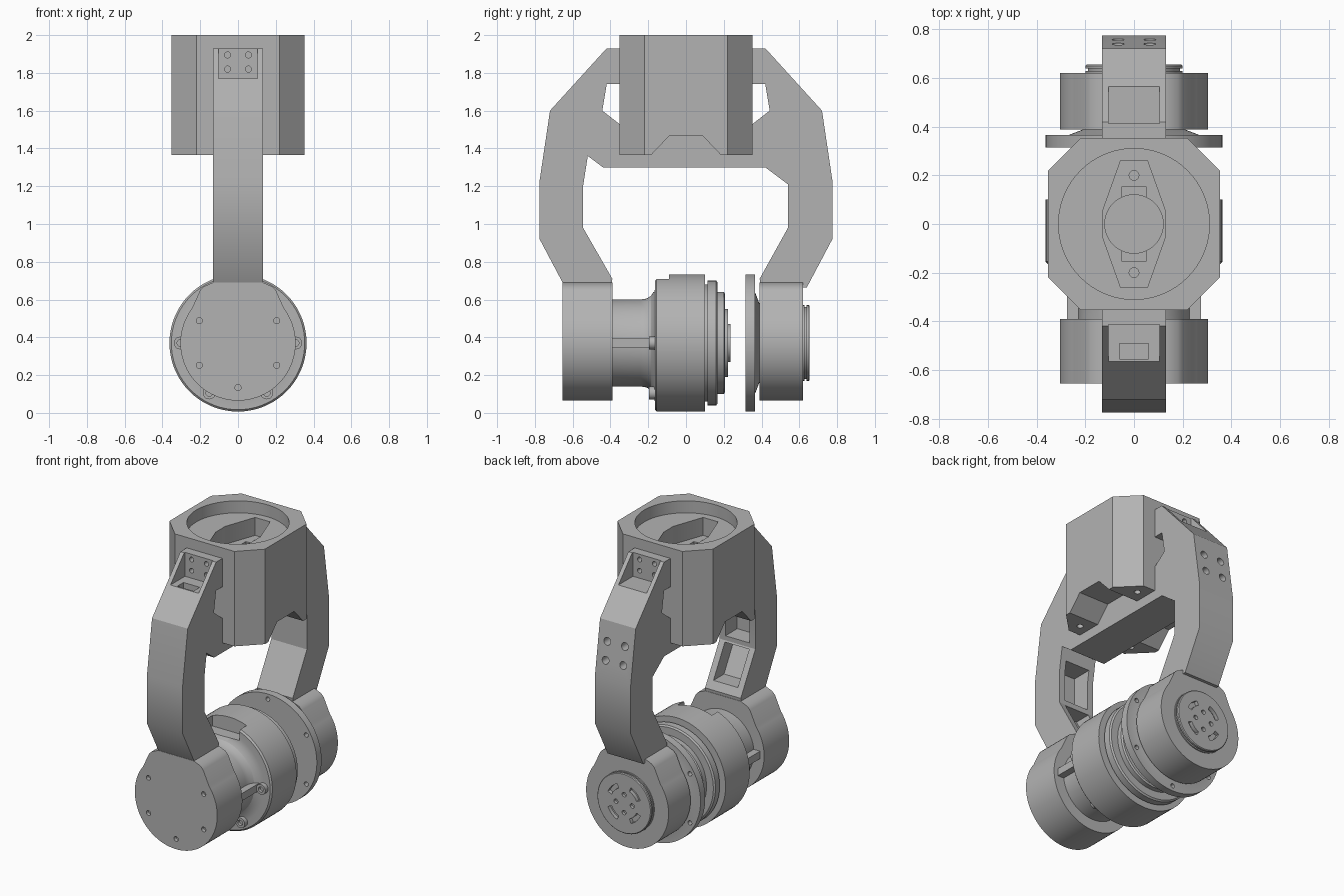
import bpy, bmesh, math
from math import sin, cos, pi, radians

if bpy.data.objects.get("Cube"):
    bpy.data.objects.remove(bpy.data.objects["Cube"])

grey = bpy.data.materials.new("mid grey")
grey.use_nodes = True
grey.diffuse_color = (0.45, 0.45, 0.45, 1)
grey.node_tree.nodes["Principled BSDF"].inputs["Base Color"].default_value = (0.45, 0.45, 0.45, 1)

AXLE = 0.37  # height of the tilt axis


def finish(name, bm):
    bmesh.ops.recalc_face_normals(bm, faces=bm.faces[:])
    mesh = bpy.data.meshes.new(name)
    bm.to_mesh(mesh)
    bm.free()
    mesh.materials.append(grey)
    ob = bpy.data.objects.new(name, mesh)
    bpy.context.collection.objects.link(ob)
    return ob


def prism(name, pts, axis, a, b):
    """Extrude a 2D outline along an axis from a to b."""
    place = {"x": lambda u, v, w: (w, u, v),
             "y": lambda u, v, w: (u, w, v),
             "z": lambda u, v, w: (u, v, w)}[axis]
    bm = bmesh.new()
    lo, hi = [[bm.verts.new(place(u, v, w)) for u, v in pts] for w in (a, b)]
    bm.faces.new(lo)
    bm.faces.new(hi)
    for i in range(len(pts)):
        j = (i + 1) % len(pts)
        bm.faces.new((lo[i], lo[j], hi[j], hi[i]))
    return finish(name, bm)


def circle(r, u=0, v=0, n=20, start=0, end=360):
    full = end - start == 360
    steps = n if full else n - 1
    angles = [radians(start + (end - start) * i / steps) for i in range(n)]
    return [(u + r * cos(t), v + r * sin(t)) for t in angles]


def rect(u0, u1, v0, v1):
    return [(u0, v0), (u1, v0), (u1, v1), (u0, v1)]


def lathe(name, profile, n=72):
    """Turn a (y, radius) profile around the tilt axis."""
    bm = bmesh.new()
    rings = [[bm.verts.new((x, y, z)) for x, z in circle(r, 0, AXLE, n)] for y, r in profile]
    for p, q in zip(rings, rings[1:]):
        for i in range(n):
            j = (i + 1) % n
            bm.faces.new((p[i], p[j], q[j], q[i]))
    bm.faces.new(rings[0])
    bm.faces.new(rings[-1])
    return finish(name, bm)


def activate(ob):
    bpy.ops.object.select_all(action="DESELECT")
    ob.select_set(True)
    bpy.context.view_layer.objects.active = ob


def cut(ob, pts, axis, a, b):
    cutter = prism("cutter", pts, axis, a, b)
    cutter.hide_render = True
    activate(ob)
    mod = ob.modifiers.new("cut", "BOOLEAN")
    mod.operation, mod.solver, mod.object = "DIFFERENCE", "EXACT", cutter
    bpy.ops.object.modifier_apply(modifier=mod.name)
    bpy.data.objects.remove(cutter)


def polar(r, deg):
    return r * cos(radians(deg)), AXLE + r * sin(radians(deg))


# Octagonal housing with round recess and diamond pocket
e, c = 0.353, 0.22
housing = prism("housing", [(c, -e), (e, -c), (e, c), (c, e), (-c, e), (-e, c), (-e, -c), (-c, -e)],
                "z", 1.365, 2.0)
cut(housing, circle(0.31, n=72), "z", 1.92, 2.1)
diamond = [(0.055, 0.26), (0.13, 0.05), (0.13, -0.05), (0.055, -0.26)]
cut(housing, diamond + [(-x, y) for x, y in reversed(diamond)], "z", 1.8, 2.1)
cut(housing, circle(0.12, n=48), "z", 1.62, 2.1)
for s in (-1, 1):
    cut(housing, rect(-0.05, 0.05, s * 0.13 - 0.025, s * 0.13 + 0.025), "z", 1.72, 2.1)
    cut(housing, circle(0.02, 0, s * 0.2), "z", 1.7, 2.1)
    for x in (-0.2, 0.2):
        cut(housing, circle(0.02, x, s * 0.27), "z", 1.2, 1.42)
# Trapezoid notch across the underside
cut(housing, [(-0.19, 1.36), (-0.09, 1.465), (0.09, 1.465), (0.19, 1.36)], "x", -0.5, 0.5)

# Fork: two bent arms joined by a bridge
upper = [(0.64, 0.665), (0.775, 0.92), (0.775, 1.23), (0.72, 1.6), (0.42, 1.93), (0.34, 1.93),
         (0.34, 1.74), (0.42, 1.74), (0.443, 1.6), (0.34, 1.52), (0.3, 1.465)]
rear_inner = [(0.42, 1.3), (0.54, 1.21), (0.54, 0.98), (0.39, 0.71), (0.395, 0.665)]
front_inner = [(-0.395, 0.665), (-0.39, 0.71), (-0.545, 0.98), (-0.545, 1.2), (-0.52, 1.36), (-0.44, 1.3)]
fork = prism("fork", upper + [(-y, z) for y, z in reversed(upper)] + front_inner + rear_inner,
             "x", -0.132, 0.132)
# Screw pockets at the arm tops
for s in (-1, 1):
    cut(fork, rect(*sorted((s * 0.412, s * 0.7)), 1.77, 2.1), "x", -0.104, 0.104)
    for x in (-0.055, 0.055):
        for z in (1.82, 1.895):
            for ob in (fork, housing):
                cut(ob, circle(0.016, x, z), "y", *sorted((s * 0.3, s * 0.43)))
cut(fork, rect(-0.06, 0.06, -0.555, -0.49), "z", 1.68, 1.9)
# Cable channel inside the front arm, with a cross bar
cut(fork, [(-0.3, 0.76), (-0.53, 0.76), (-0.65, 0.97), (-0.4, 0.97)], "x", -0.09, 0.09)
cut(fork, rect(-0.67, -0.4, 1.01, 1.28), "x", -0.09, 0.09)
# Four holes in the back of the rear arm
for x in (-0.065, 0.065):
    for z in (1.35, 1.47):
        cut(fork, circle(0.025, x, z), "y", 0.66, 0.85)

# Round end caps with flat shoulders under the arms
cap = circle(0.305, 0, AXLE, 60, -217, 37)
cap += [(0.2, 0.65), (0.18, 0.67), (0.132, 0.69), (-0.132, 0.69), (-0.18, 0.67), (-0.2, 0.65)]
front_cap = prism("front_cap", cap, "y", -0.655, -0.39)
for a in (30, 150, 210, 270, 330):
    cut(front_cap, circle(0.016, *polar(0.236, a)), "y", -0.7, -0.63)
rear_cap = prism("rear_cap", cap, "y", 0.388, 0.62)

# Rear boss with a groove, arc slots and screw holes
boss = lathe("rear_boss", [(0.6, 0.2), (0.628, 0.2), (0.628, 0.19), (0.638, 0.19), (0.638, 0.2),
                           (0.65, 0.2), (0.655, 0.195)])
for a in (45, 135, 225, 315):
    outer = circle(0.13, 0, AXLE, 8, a - 22, a + 22)
    inner = circle(0.1, 0, AXLE, 8, a - 22, a + 22)
    cut(boss, outer + inner[::-1], "y", 0.63, 0.7)
    cut(boss, circle(0.015, *polar(0.06, a + 45)), "y", 0.635, 0.7)

# Motor: neck flaring into a wide drum, then stepped rings
motor = lathe("motor", [(-0.4, 0.23), (-0.24, 0.23), (-0.21, 0.235), (-0.185, 0.25), (-0.17, 0.275),
                        (-0.165, 0.31), (-0.165, 0.353), (-0.155, 0.363), (0.1, 0.363), (0.1, 0.31),
                        (0.115, 0.31), (0.115, 0.33), (0.16, 0.33), (0.168, 0.32), (0.168, 0.27),
                        (0.2, 0.27), (0.207, 0.26), (0.207, 0.18), (0.222, 0.18), (0.222, 0.1),
                        (0.235, 0.1)])
cut(motor, rect(-0.127, 0.127, -0.3, -0.09), "z", 0.64, 0.9)

# Side ribs along the motor neck
for side, x in (("left", 0.245), ("right", -0.245)):
    prism(side + "_neck_rib", rect(x - 0.03, x + 0.03, 0.345, 0.395), "y", -0.4, -0.16)

# Screw lugs around the drum
for i, a in enumerate((0, 120, 180, 240, 300, 60)):
    if a in (60, 120):
        continue
    lug = prism("screw_lug_%d" % i, circle(0.034, *polar(0.305, a)), "y", -0.195, -0.15)
    cut(lug, circle(0.018, *polar(0.305, a)), "y", -0.25, -0.175)

# Rear flange disc with a cone towards the rear cap
disc = lathe("rear_disc", [(0.315, 0.363), (0.365, 0.363), (0.365, 0.27), (0.388, 0.21)])
for a in range(0, 360, 60):
    cut(disc, circle(0.015, *polar(0.328, a + 30), n=14), "y", 0.25, 0.45)

# Smooth the round surfaces, keep the edges sharp
for ob in list(bpy.context.scene.objects):
    if ob.type == "MESH":
        activate(ob)
        bpy.ops.object.shade_smooth_by_angle(angle=radians(28))
